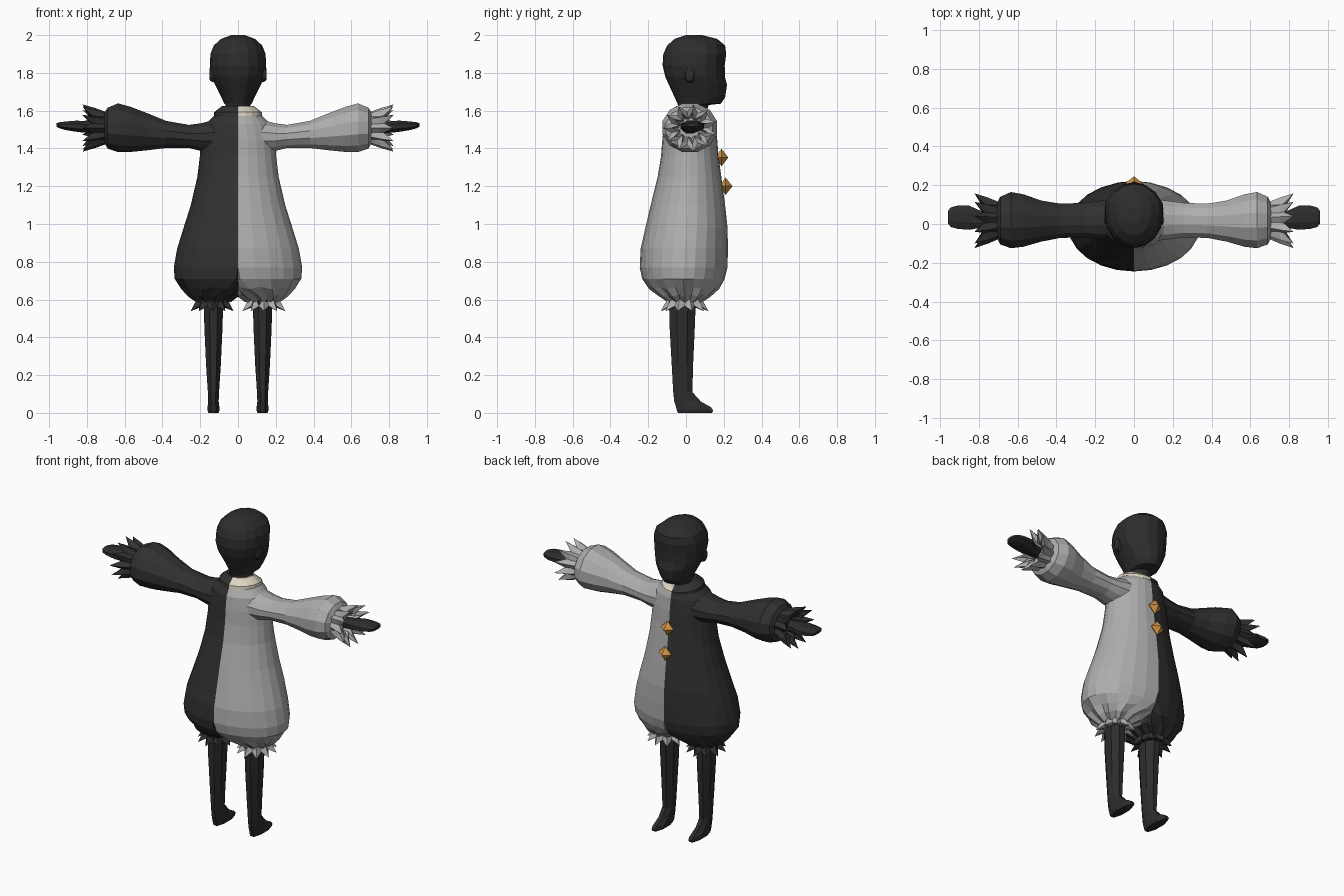
import bpy, bmesh, math
from mathutils import Vector

cube = bpy.data.objects.get("Cube")
if cube:
    bpy.data.objects.remove(cube, do_unlink=True)


def material(name, r, g, b):
    m = bpy.data.materials.new(name)
    m.use_nodes = True
    m.diffuse_color = (r, g, b, 1)
    m.node_tree.nodes["Principled BSDF"].inputs["Base Color"].default_value = (r, g, b, 1)
    return m


SKIN = material("charcoal skin", 0.026, 0.026, 0.026)
DARK = material("dark cloth", 0.03, 0.03, 0.03)
GREY = material("grey cloth", 0.42, 0.42, 0.42)
CREAM = material("cream collar", 0.72, 0.67, 0.54)
ORANGE = material("orange button", 0.65, 0.29, 0.06)


def oval(n, turn=0.0):
    return [(math.cos(a), math.sin(a)) for a in
            (2 * math.pi * (i + turn) / n for i in range(n))]


def loft(name, rings, mat, caps=True, closed=True, side=1, open_seam=False):
    """Skin a list of equally long point rings; side=-1 mirrors across x."""
    bm = bmesh.new()
    rows = [[bm.verts.new((p[0] * side, p[1], p[2])) for p in r] for r in rings]
    n = len(rows[0])
    for a, b in zip(rows, rows[1:]):
        for i in range(n if closed else n - 1):
            j = (i + 1) % n
            quad = (a[i], a[j], b[j], b[i])
            if not (open_seam and all(abs(v.co.x) < 1e-4 for v in quad)):
                bm.faces.new(quad)
    if caps:
        bm.faces.new(rows[0])
        bm.faces.new(rows[-1])
    bmesh.ops.remove_doubles(bm, verts=bm.verts, dist=1e-5)
    bmesh.ops.recalc_face_normals(bm, faces=bm.faces)
    me = bpy.data.meshes.new(name)
    bm.to_mesh(me)
    bm.free()
    me.materials.append(mat)
    ob = bpy.data.objects.new(name, me)
    bpy.context.collection.objects.link(ob)
    return ob


def z_ring(z, cx, rx, y0, y1, n, turn=0.0):
    return [Vector((cx + rx * c, (y0 + y1) / 2 + (y1 - y0) / 2 * s, z)) for c, s in oval(n, turn)]


def x_ring(x, z0, z1, y0, y1, n):
    return [Vector((x, (y0 + y1) / 2 + (y1 - y0) / 2 * c, (z0 + z1) / 2 + (z1 - z0) / 2 * s))
            for c, s in oval(n, 0.5)]


# Head with neck: z, half width, back y, front y
head = [(1.56, .065, -.04, .10), (1.63, .066, -.042, .12), (1.637, .072, -.045, .185),
        (1.67, .088, -.06, .207), (1.71, .108, -.078, .213), (1.735, .12, -.09, .217),
        (1.78, .14, -.11, .206), (1.84, .149, -.124, .205), (1.90, .146, -.12, .213),
        (1.945, .128, -.10, .207), (1.98, .09, -.06, .165), (2.0, .035, .0, .085)]
rings = []
for z, rx, y0, y1 in head:
    ring = z_ring(z, 0, rx, y0, y1, 16)
    for p in ring:  # flatten the face slightly
        if p.y > .1:
            p.x *= 1.08
    rings.append(ring)
loft("head", rings, SKIN)

# Body halves: z, centre x, half width, back y, front y
body = [(1.61, 0, .075, -.05, .10), (1.58, 0, .12, -.085, .135), (1.53, 0, .17, -.115, .155),
        (1.45, 0, .195, -.125, .165), (1.36, 0, .202, -.132, .172), (1.25, 0, .215, -.15, .187),
        (1.10, 0, .25, -.187, .207), (.98, 0, .288, -.215, .22), (.87, 0, .322, -.24, .222),
        (.77, 0, .34, -.245, .22), (.71, .01, .325, -.232, .205), (.655, .06, .24, -.195, .175),
        (.615, .115, .148, -.14, .13), (.585, .13, .09, -.095, .085)]
# Sleeves: x, bottom z, top z, back y, front y
sleeve = [(.12, 1.37, 1.555, -.09, .13), (.2, 1.385, 1.535, -.08, .12), (.26, 1.40, 1.527, -.072, .112),
          (.38, 1.40, 1.548, -.075, .108), (.48, 1.387, 1.59, -.095, .125), (.57, 1.377, 1.625, -.122, .158),
          (.635, 1.376, 1.643, -.13, .17), (.69, 1.395, 1.62, -.11, .145), (.72, 1.45, 1.57, -.045, .085)]
# Hands: x, bottom z, top z, back y, front y
hand = [(.70, 1.475, 1.535, -.02, .06), (.80, 1.48, 1.545, -.025, .075), (.85, 1.485, 1.55, -.035, .10),
        (.91, 1.495, 1.545, -.03, .10), (.945, 1.505, 1.54, -.02, .09), (.96, 1.515, 1.535, .0, .07)]
# Legs and feet: z, half width, back y, front y
leg = [(.60, .056, -.096, .058), (.45, .052, -.092, .052), (.25, .042, -.08, .042),
       (.11, .032, -.072, .038), (.06, .03, -.068, .085), (.03, .034, -.06, .14),
       (.012, .034, -.056, .152), (0, .029, -.05, .145)]


def ruffle(name, place, mat, side, pleats=11):
    """Pleated frill; place(depth, radius, cos, sin) orients it."""
    rings = []
    for depth, low, high, sway in ((0, .66, .72, 0), (.45, .66, .90, .06),
                                   (.85, .74, 1.05, .22), (.7, .42, .72, .1), (.15, .38, .45, 0)):
        ring = []
        for i, (c, s) in enumerate(oval(pleats * 2)):
            up = i % 2
            ring.append(place(depth + (sway if up else -sway), high if up else low, c, s))
        rings.append(ring)
    loft(name, rings, mat, caps=False, side=side)


for side, word, cloth, trim in ((1, "left", GREY, CREAM), (-1, "right", DARK, DARK)):
    rings = []
    for k, (z, cx, rx, y0, y1) in enumerate(body):
        ring = z_ring(z, cx, rx, y0, y1, 24)
        for i, p in enumerate(ring):
            if k >= len(body) - 3 and i % 2:  # gathers at the hem
                p.z += .012
                p.x = cx + (p.x - cx) * .92
            p.x = max(0, p.x)
        rings.append(ring)
    loft(word + "_suit_half", rings, cloth, caps=False, side=side, open_seam=True)
    loft(word + "_sleeve", [x_ring(*r, 12) for r in sleeve], cloth, side=side)
    loft(word + "_hand", [x_ring(*r, 8) for r in hand], SKIN, side=side)
    loft(word + "_leg", [z_ring(z, .13, w, a, b, 8, .5) for z, w, a, b in leg], SKIN, side=side)

    ruffle(word + "_wrist_ruffle",
           lambda d, r, c, s: Vector((.70 + .115 * d, .02 + .137 * r * c, 1.508 + .12 * r * s)),
           cloth, side)
    ruffle(word + "_ankle_ruffle",
           lambda d, r, c, s: Vector((.137 + .113 * r * c, -.007 + .12 * r * s, .605 - .062 * d)),
           cloth, side, 10)

    # Collar half, dipping towards the chest
    rings = []
    for z, r in ((1.562, .105), (1.572, .128), (1.592, .126), (1.626, .082), (1.622, .062)):
        arc = [math.pi * (i / 10 - .5) for i in range(11)]
        rings.append([Vector((r * math.cos(a), .028 + r * .95 * math.sin(a),
                              z - .022 * max(0, math.sin(a)))) for a in arc])
    loft(word + "_collar", rings, trim, caps=False, closed=False, side=side)

    # Ears
    ear = [(.125, 1.745, 1.83, -.01, .05), (.149, 1.755, 1.83, -.005, .045), (.152, 1.775, 1.815, .01, .035)]
    loft(word + "_ear", [x_ring(*r, 8) for r in ear], SKIN, side=side)

# Faceted diamond buttons
for name, y, z in (("upper_button", .188, 1.352), ("lower_button", .21, 1.2)):
    rings = [[Vector((r * c, y + .036 * t, z + r * s)) for c, s in oval(4)]
             for t, r in ((-1, .0), (0, .046), (1, .0))]
    loft(name, rings, ORANGE, caps=False)
